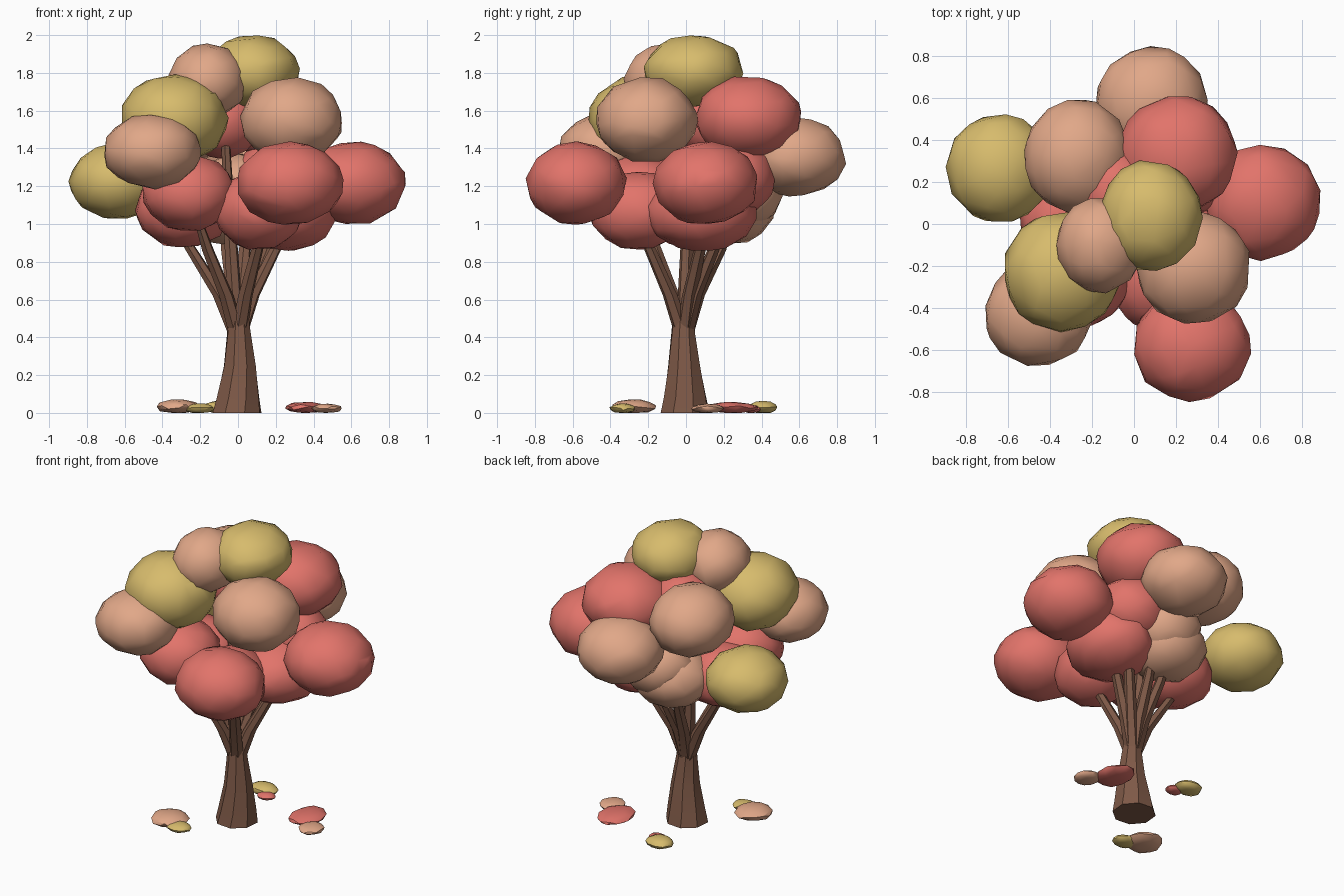
import bpy, bmesh, math, random
from mathutils import Vector, Matrix

if "Cube" in bpy.data.objects:
    bpy.data.objects.remove(bpy.data.objects["Cube"])

random.seed(4)


def material(name, rgb):
    m = bpy.data.materials.new(name)
    m.diffuse_color = (*[(c / 255) ** 2.2 for c in rgb], 1)
    m.use_nodes = True
    m.node_tree.nodes["Principled BSDF"].inputs["Base Color"].default_value = m.diffuse_color
    return m


RED = material("red_leaf", (225, 115, 106))
PEACH = material("peach_leaf", (224, 166, 135))
GOLD = material("gold_leaf", (214, 186, 108))
BARK = material("bark", (126, 90, 73))


def finish(name, bm, mat, angle):
    me = bpy.data.meshes.new(name)
    bm.to_mesh(me)
    bm.free()
    me.materials.append(mat)
    ob = bpy.data.objects.new(name, me)
    bpy.context.collection.objects.link(ob)
    bpy.ops.object.select_all(action='DESELECT')
    ob.select_set(True)
    bpy.context.view_layer.objects.active = ob
    bpy.ops.object.shade_smooth_by_angle(angle=math.radians(angle))
    return ob


def blob(name, mat, center, size, rough=0.025, detail=3):
    """Slightly lumpy faceted ellipsoid, thinned to irregular facets."""
    bm = bmesh.new()
    bmesh.ops.create_icosphere(bm, subdivisions=detail, radius=1)
    bmesh.ops.rotate(bm, verts=bm.verts, cent=(0, 0, 0),
                     matrix=Matrix.Rotation(random.uniform(0, 6.28), 3, Vector((0.3, 0.2, 1))))
    for v in bm.verts:
        v.co *= 1.01 + random.uniform(-rough, rough)
        v.co = Vector([c * s for c, s in zip(v.co, size)]) + Vector(center)
    ob = finish(name, bm, mat, 35)
    if detail > 2:
        ob.modifiers.new("facets", 'DECIMATE').ratio = 0.45
    return ob


def tube(name, path, sides, twist=0.0):
    """Tapered tube through (x, y, z, radius) points, flat horizontal rings."""
    bm = bmesh.new()
    rings = []
    for i, (x, y, z, r) in enumerate(path):
        rings.append([bm.verts.new((x + r * math.cos(a), y + r * math.sin(a), z))
                      for a in (twist * i + 0.3 + k * math.tau / sides for k in range(sides))])
    for a, b in zip(rings, rings[1:]):
        for k in range(sides):
            j = (k + 1) % sides
            bm.faces.new((a[k], a[j], b[j], b[k]))
    bm.faces.new(rings[0][::-1])
    bm.faces.new(rings[-1])
    return finish(name, bm, BARK, 40)


# Trunk with flared foot
tube("trunk", [(-0.005, -0.005, 0, 0.135), (0, -0.005, 0.08, 0.12), (0.01, -0.01, 0.25, 0.09),
               (0.005, -0.015, 0.42, 0.066), (0, -0.015, 0.52, 0.055)], 8, 0.06)

# Branches fanning into the canopy
tips = [(-0.34, 0.04, 1.02), (-0.22, -0.22, 1.05), (0.27, 0.10, 1.0), (0.14, -0.26, 1.02),
        (0.05, 0.25, 1.05), (-0.08, 0.24, 1.05), (0.22, 0.20, 1.10), (-0.07, 0.02, 1.55)]
for i, (x, y, z) in enumerate(tips):
    tube(f"branch_{i + 1}", [(x * 0.03, y * 0.03 - 0.01, 0.42, 0.045),
                             (x * 0.28, y * 0.28 - 0.01, 0.62, 0.04),
                             (x * 0.72, y * 0.72, 0.86 if z < 1.3 else 1.1, 0.033),
                             (x, y, z, 0.02)], 6)

# Canopy clumps: colour, centre, half sizes
clumps = [
    # crown
    (GOLD, (0.08, 0.04, 1.81), (0.24, 0.26, 0.19)),
    (PEACH, (-0.16, -0.10, 1.755), (0.205, 0.225, 0.195)),
    (RED, (-0.08, 0.15, 1.55), (0.20, 0.21, 0.20)),
    # upper ring
    (GOLD, (-0.34, -0.23, 1.555), (0.28, 0.28, 0.235)),
    (PEACH, (0.285, -0.21, 1.55), (0.268, 0.265, 0.222)),
    (RED, (0.205, 0.33, 1.56), (0.28, 0.28, 0.22)),
    (PEACH, (-0.27, 0.32, 1.55), (0.25, 0.27, 0.22)),
    # outer ring
    (PEACH, (-0.455, -0.43, 1.385), (0.255, 0.245, 0.195)),
    (GOLD, (-0.64, 0.265, 1.225), (0.25, 0.255, 0.197)),
    (RED, (0.275, -0.58, 1.215), (0.28, 0.26, 0.215)),
    (RED, (0.61, 0.105, 1.215), (0.275, 0.275, 0.217)),
    (PEACH, (0.085, 0.58, 1.355), (0.265, 0.26, 0.207)),
    # lower ring
    (RED, (-0.26, -0.24, 1.165), (0.245, 0.25, 0.20)),
    (RED, (0.11, -0.25, 1.07), (0.23, 0.26, 0.205)),
    (RED, (0.25, 0.08, 1.06), (0.265, 0.29, 0.20)),
    (RED, (-0.29, 0.02, 1.075), (0.25, 0.24, 0.20)),
    (PEACH, (-0.06, 0.23, 1.09), (0.25, 0.24, 0.20)),
    (PEACH, (0.0, 0.29, 1.17), (0.23, 0.22, 0.20)),
    (RED, (0.22, 0.25, 1.24), (0.24, 0.22, 0.20)),
]
for i, (mat, c, s) in enumerate(clumps):
    blob(f"leaf_clump_{i + 1}", mat, c, s)

# Fallen leaves lying in three small piles
fallen = [
    (PEACH, (-0.315, -0.28, 0.033), (0.115, 0.12, 0.038)),
    (GOLD, (-0.21, -0.335, 0.024), (0.085, 0.068, 0.026)),
    (RED, (0.355, 0.24, 0.028), (0.105, 0.14, 0.03)),
    (PEACH, (0.47, 0.115, 0.024), (0.08, 0.085, 0.026)),
    (GOLD, (-0.09, 0.41, 0.03), (0.09, 0.075, 0.034)),
    (RED, (-0.03, 0.35, 0.02), (0.06, 0.05, 0.022)),
]
for i, (mat, c, s) in enumerate(fallen):
    ob = blob(f"fallen_leaf_{i + 1}", mat, c, s, 0.06, 2)
    for v in ob.data.vertices:      # rest on the ground
        v.co.z = max(v.co.z, 0)
